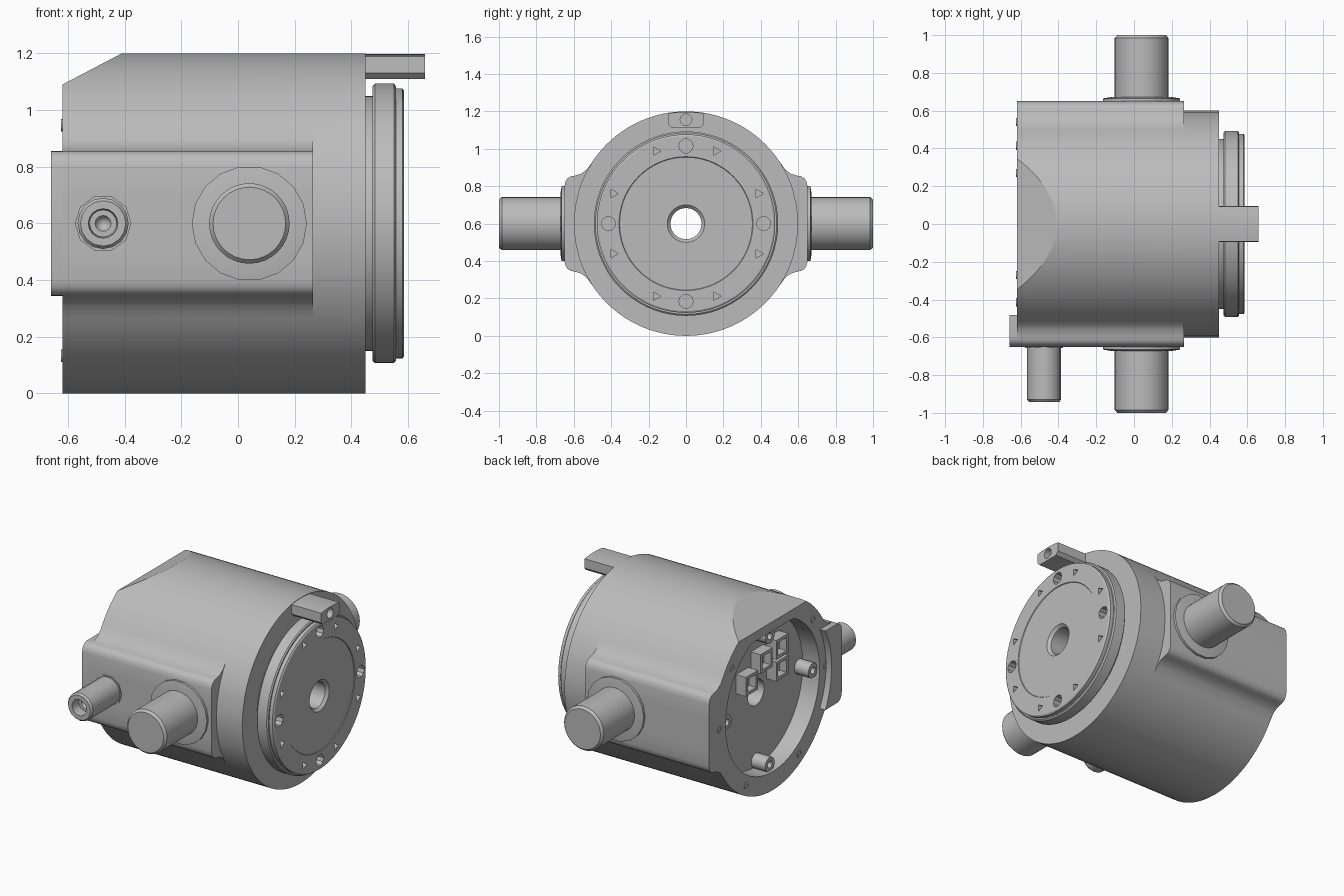
import bpy, bmesh, math
from mathutils import Vector, Matrix

old = bpy.data.objects.get("Cube")
if old:
    bpy.data.objects.remove(old, do_unlink=True)

grey = bpy.data.materials.new("machined_grey")
grey.use_nodes = True
COLOUR = (0.5, 0.5, 0.5, 1)
grey.diffuse_color = COLOUR
grey.node_tree.nodes["Principled BSDF"].inputs["Base Color"].default_value = COLOUR

AXIS_Z = 0.6  # height of the main axis
X, Y = Vector((1, 0, 0)), Vector((0, 1, 0))
centre = Vector((0, 0, AXIS_Z))
parts = []


def finish(name, bm):
    bmesh.ops.recalc_face_normals(bm, faces=bm.faces)
    mesh = bpy.data.meshes.new(name)
    bm.to_mesh(mesh)
    bm.free()
    mesh.materials.append(grey)
    obj = bpy.data.objects.new(name, mesh)
    bpy.context.collection.objects.link(obj)
    parts.append(obj)
    return obj


def add_lathe(bm, profile, axis, origin, sides, closed=False):
    """Spin (distance, radius) points about an axis through origin."""
    part = bmesh.new()
    vs = [part.verts.new((r, 0, t)) for t, r in profile]
    es = [part.edges.new(p) for p in zip(vs, vs[1:])]
    if closed:
        es.append(part.edges.new((vs[-1], vs[0])))
    bmesh.ops.spin(part, geom=vs + es, cent=(0, 0, 0), axis=(0, 0, 1),
                   angle=math.tau, steps=sides, use_duplicate=False)
    bmesh.ops.remove_doubles(part, verts=part.verts, dist=1e-5)
    bmesh.ops.transform(part, verts=part.verts, matrix=Matrix.Translation(origin)
                        @ axis.to_track_quat('Z', 'Y').to_matrix().to_4x4())
    bmesh.ops.recalc_face_normals(part, faces=part.faces)
    tmp = bpy.data.meshes.new("tmp")
    part.to_mesh(tmp)
    part.free()
    bm.from_mesh(tmp)
    bpy.data.meshes.remove(tmp)


def lathe(name, profile, axis, origin, sides, closed=False):
    bm = bmesh.new()
    add_lathe(bm, profile, axis, origin, sides, closed)
    return finish(name, bm)


def loft(bm, rings, loop=False):
    """Join rings of (x, outline) having equal point counts."""
    rows = [[bm.verts.new((x, y, AXIS_Z + z)) for y, z in pts] for x, pts in rings]
    for a, b in zip(rows, rows[1:] + rows[:1] if loop else rows[1:]):
        for i in range(len(a)):
            bm.faces.new((a[i - 1], a[i], b[i], b[i - 1]))
    if not loop:
        bm.faces.new(rows[0])
        bm.faces.new(rows[-1])


def prism(name, pts, lo, hi):
    bm = bmesh.new()
    loft(bm, [(lo, pts), (hi, pts)])
    return finish(name, bm)


def rod(lo, hi, r):
    return [(lo, 0), (lo, r), (hi, r), (hi, 0)]


def polar(radius, degrees):
    a = math.radians(degrees)
    return radius * math.cos(a), radius * math.sin(a)


def drill(obj, holes):
    """Cut rods along x; each hole is (y, z, radius, sides, x_lo, x_hi)."""
    bm = bmesh.new()
    for y, z, r, sides, lo, hi in holes:
        add_lathe(bm, rod(lo, hi, r), X, centre + Vector((0, y, z)), sides)
    cutter = finish("drill_cutter", bm)
    cutter.hide_render = True
    mod = obj.modifiers.new("holes", 'BOOLEAN')
    mod.object, mod.operation, mod.solver = cutter, 'DIFFERENCE', 'EXACT'
    bpy.context.view_layer.objects.active = obj
    bpy.ops.object.modifier_apply(modifier=mod.name)
    parts.remove(cutter)
    bpy.data.objects.remove(cutter, do_unlink=True)


# Housing outline: drum arcs with a filleted pad on each side
R, BORE, FLOOR = 0.6, 0.083, -0.5
corner = [(0.6, 0.255), (0.615, 0.253), (0.632, 0.243), (0.644, 0.226), (0.65, 0.2)]
upper = [polar(R, 33.6), (0.53, 0.29), (0.56, 0.267)] + corner + [(0.65, 0.1)]
pad = [(y, -z) for y, z in upper] + [(0.65, 0)] + upper[::-1]
crown = [polar(R, a) for a in range(36, 145, 3)]
outline = pad + crown + [(-y, -z) for y, z in pad + crown]
angles = [math.degrees(math.atan2(z, y)) for y, z in outline]
drum = [polar(R, a) for a in angles]
bore = [polar(BORE, a) for a in angles]
cavity = [(y, min(z, 0.43)) for y, z in (polar(0.48, a) for a in angles)]

# Housing shell: pads stop short of the drum front, rear end is hollow
bm = bmesh.new()
loft(bm, [(-0.62, outline), (0.265, outline), (0.265, drum), (0.45, drum),
          (0.45, bore), (FLOOR, bore), (FLOOR, cavity), (-0.62, cavity)], loop=True)
bmesh.ops.remove_doubles(bm, verts=bm.verts, dist=1e-4)
# Sloped flat at the top rear
bmesh.ops.bisect_plane(bm, geom=bm.verts[:] + bm.edges[:] + bm.faces[:],
                       plane_co=(-0.41, 0, 1.2), plane_no=(-0.11, 0, 0.21), clear_outer=True)
bmesh.ops.edgeloop_fill(bm, edges=[e for e in bm.edges if e.is_boundary])
housing = finish("housing", bm)

# Extension of the front pad past the rear rim, hollowed along the cavity arc
edge = corner + [(y, -z) for y, z in reversed(corner)]
inner = [polar(0.545, a) for a in range(-28, 29, 4)]
prism("rear_lip", [(-y, z) for y, z in edge + inner], -0.66, -0.61)

# Screw inserts around the rear rim
for a in (-60, 0, 40, 140, 180, 240):
    y, z = polar(0.54, a)
    lathe("rim_insert", [(-0.624, 0.014), (-0.624, 0.022), (-0.61, 0.022), (-0.61, 0.014)],
          X, centre + Vector((0, y, z)), 12, closed=True)

# Stepped output flange with bore and bolt circle
flange = lathe("output_flange", [
    (0.44, BORE), (0.44, 0.45), (0.475, 0.45), (0.475, 0.485), (0.483, 0.493),
    (0.55, 0.493), (0.557, 0.485), (0.557, 0.477), (0.58, 0.477), (0.586, 0.468),
    (0.586, 0.358), (0.582, 0.355), (0.582, 0.1), (0.565, BORE)],
    X, centre, 72, closed=True)
drill(flange, [(*polar(0.415, 90 * k), 0.038, 10, 0.53, 0.7) for k in range(4)]
      + [(*polar(0.42, 22.5 + 45 * k), 0.026, 3, 0.55, 0.7) for k in range(8)])

# Locating tab over the flange
arc = [polar(0.597, a) for a in range(81, 100, 3)]
tab = prism("locating_tab", arc + [(-0.095, 0.53), (-0.075, 0.51), (0.075, 0.51), (0.095, 0.53)],
            0.44, 0.66)
drill(tab, [(0, 0.555, 0.032, 12, 0.58, 0.7)])

# Trunnion shafts with washers on both sides
spot = Vector((0.04, 0, AXIS_Z))
for side, label in ((-1, "front"), (1, "back")):
    lathe(label + "_trunnion", [(0.6, 0), (0.6, 0.142), (0.985, 0.142), (1, 0.128), (1, 0)],
          Y * side, spot, 32)
    lathe(label + "_washer", [(0.62, 0), (0.62, 0.203), (0.665, 0.203), (0.672, 0.16), (0.672, 0)],
          Y * side, spot, 18)

# Hollow cable connector on the front pad
spot = Vector((-0.476, 0, AXIS_Z))
lathe("cable_connector", [
    (0.6, 0), (0.6, 0.09), (0.93, 0.09), (0.942, 0.08), (0.942, 0.052), (0.88, 0.048),
    (0.88, 0.028), (0.82, 0)], -Y, spot, 16)
lathe("connector_collar", rod(0.62, 0.656, 0.1), -Y, spot, 10)

# Threaded bosses inside the cavity
for k in range(4):
    y, z = polar(0.39 if k == 1 else 0.44, 90 * k)
    lathe("cavity_boss", [(-0.6, 0.022), (-0.6, 0.048), (FLOOR + 0.01, 0.048),
          (FLOOR + 0.01, 0.022)], X, centre + Vector((0, y, z)), 16, closed=True)

# Hollow socket blocks on the cavity floor
for y, z in ((-0.17, 0.25), (-0.17, 0.11), (-0.01, 0.22), (0.14, 0.13)):
    frame, slot = ([(y + h * a, z + h * b) for a, b in ((-1, -1), (1, -1), (1, 1), (-1, 1))]
                   for h in (0.062, 0.042))
    bm = bmesh.new()
    loft(bm, [(FLOOR + 0.01, frame), (-0.57, frame), (-0.57, slot), (-0.52, slot)])
    finish("socket_block", bm)

# Smooth curved faces, keep machined edges crisp
bpy.ops.object.select_all(action='DESELECT')
for obj in parts:
    obj.select_set(True)
bpy.context.view_layer.objects.active = housing
bpy.ops.object.shade_smooth_by_angle(angle=math.radians(25))
